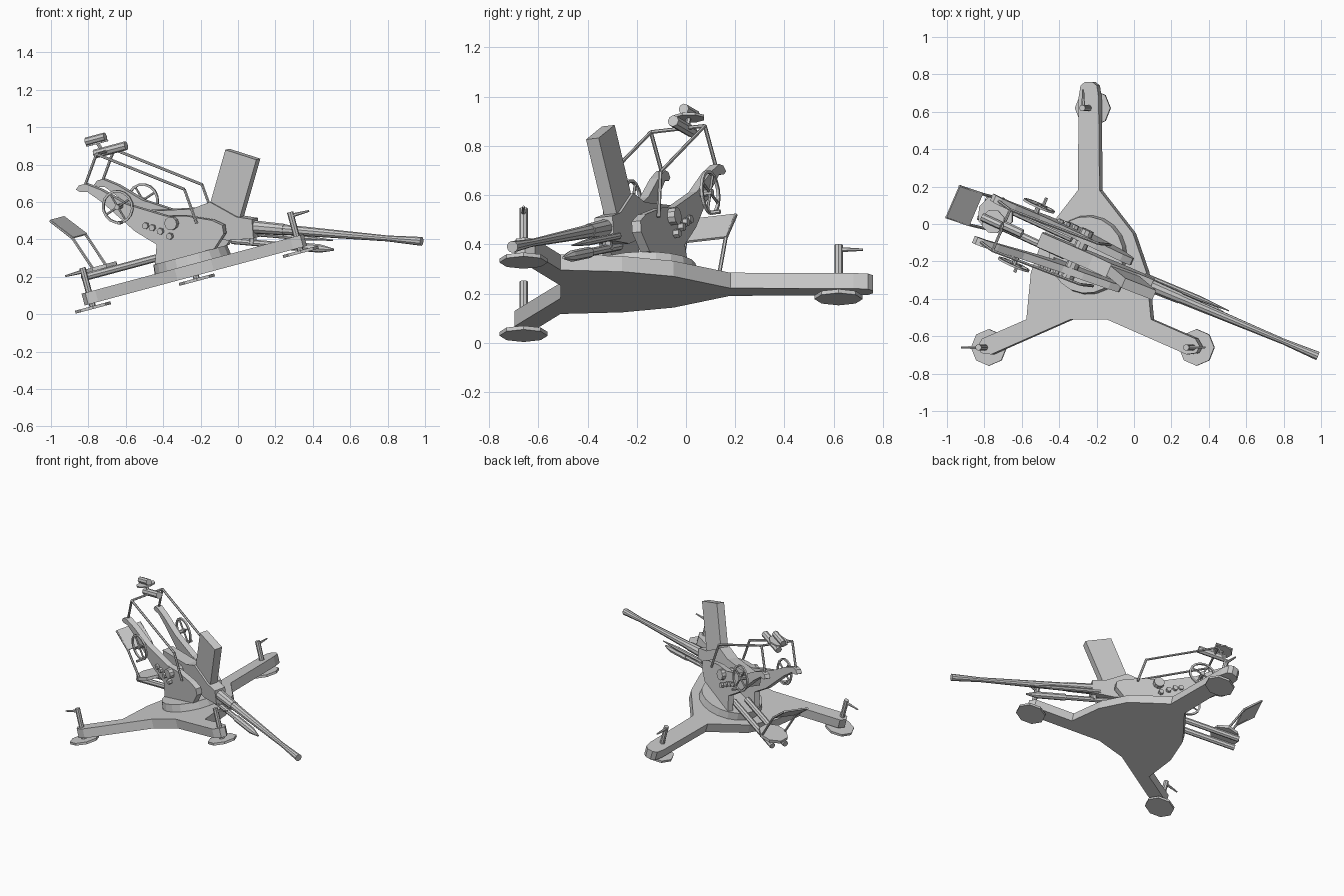
import bpy, bmesh
from math import radians, cos, sin, pi
from mathutils import Matrix, Vector

# Tilted ground frame, and the turret frame turned on it (x forward, y left, z up)
BASE = Matrix.Translation((-0.22, 0, 0.185)) @ Matrix.Rotation(radians(-15), 4, 'Y')
TURRET = BASE @ Matrix.Translation((0, -0.165, 0)) @ Matrix.Rotation(radians(-24), 4, 'Z')
ELEV = radians(-18.3)


def finish(name, bm, frame):
    bmesh.ops.recalc_face_normals(bm, faces=bm.faces)
    bm.transform(frame)
    me = bpy.data.meshes.new(name)
    bm.to_mesh(me)
    bm.free()
    ob = bpy.data.objects.new(name, me)
    bpy.context.collection.objects.link(ob)
    return ob


def add_rod(bm, p, q, r1, r2=None, seg=8):
    p, q = Vector(p), Vector(q)
    d = q - p
    m = Matrix.Translation((p + q) / 2) @ d.to_track_quat('Z', 'Y').to_matrix().to_4x4()
    bmesh.ops.create_cone(bm, cap_ends=True, segments=seg, radius1=r1,
                          radius2=r1 if r2 is None else r2, depth=d.length, matrix=m)


def rods(name, frame, items):
    bm = bmesh.new()
    for it in items:
        add_rod(bm, *it)
    return finish(name, bm, frame)


def prism(name, frame, pts, a, b, place):
    """Extrude a 2D profile from a to b; place(p, q, depth) gives the 3D point."""
    bm = bmesh.new()
    lo = [bm.verts.new(place(p, q, a)) for p, q in pts]
    hi = [bm.verts.new(place(p, q, b)) for p, q in pts]
    bm.faces.new(lo)
    bm.faces.new(hi)
    for i in range(len(pts)):
        j = (i + 1) % len(pts)
        bm.faces.new((lo[i], lo[j], hi[j], hi[i]))
    return finish(name, bm, frame)


def side(u, w, v):
    return (u, v, w)


def gun(g, off=0, v=0):
    """Point on the elevated gun axis, off = height above it."""
    return (g * cos(ELEV) - off * sin(ELEV), v, 0.326 + g * sin(ELEV) + off * cos(ELEV))


# Three-legged platform
half = [(0.1, -0.51), (0.54, -0.697), (0.595, -0.69), (0.615, -0.655), (0.59, -0.613),
        (0.345, -0.51), (0.32, -0.26), (0.245, -0.05), (0.06, 0.18), (0.055, 0.68),
        (0.045, 0.74), (0.02, 0.76)]
outline = half + [(-x, y) for x, y in reversed(half)]
prism("tripod_platform", BASE, outline, 0.022, 0.087, lambda x, y, z: (x, y, z))

# Levelling jacks: octagonal pad, screw post, crank handle
for tag, x, y, dx, dy in (("left", -0.575, -0.66, -1, 0), ("right", 0.575, -0.66, 1, 0),
                          ("rear", 0, 0.62, 0, 1)):
    rods(tag + "_levelling_jack", BASE, [
        ((x, y, -0.008), (x, y, 0.008), 0.098, 0.098, 8),
        ((x, y, 0), (x, y, 0.22), 0.017, 0.017, 8),
        ((x, y, 0.2), (x + 0.1 * dx, y + 0.1 * dy, 0.2), 0.011, 0.005, 6)])

# Turntable
rods("turntable", TURRET, [((0, 0, 0.08), (0, 0, 0.137), 0.213, 0.205, 20)])

# Side cheeks with long curved rear arms, splayed a little to the rear
cheek = [(-0.483, 0.632), (-0.46, 0.65), (-0.424, 0.649), (-0.348, 0.597), (-0.229, 0.487),
         (-0.03, 0.372), (0.08, 0.345), (0.22, 0.285), (0.27, 0.245), (0.265, 0.2), (0.19, 0.135),
         (-0.16, 0.133), (-0.12, 0.237), (-0.219, 0.334), (-0.356, 0.528), (-0.424, 0.605),
         (-0.465, 0.615)]
for s, tag in ((-1, "right"), (1, "left")):
    prism(tag + "_cheek", TURRET, cheek, 0.075, 0.115,
          lambda u, w, v: (u, s * (v - 0.06 * u), w))
    # Row of knobs on the cheek
    rods(tag + "_cheek_knobs", TURRET, [
        ((u, s * 0.09, w), (u, s * 0.14, w), 0.018, 0.018, 6)
        for u, w in ((-0.15, 0.35), (-0.115, 0.33), (-0.075, 0.3), (-0.03, 0.262))])

    # Handwheel: rim, spokes, shaft and grip
    bm = bmesh.new()
    c = Vector((-0.26, s * 0.172, 0.485))
    n, R = 16, 0.085
    rim = []
    for i in range(n):
        t = 2 * pi * i / n
        rim.append([bm.verts.new(c + Vector(((R + a) * cos(t), b, (R + a) * sin(t))))
                    for a, b in ((-0.006, -0.006), (0.006, -0.006), (0.006, 0.006), (-0.006, 0.006))])
    for i in range(n):
        for k in range(4):
            p, q = rim[i], rim[(i + 1) % n]
            bm.faces.new((p[k], p[(k + 1) % 4], q[(k + 1) % 4], q[k]))
    for i in range(4):
        t = pi / 2 * i + 0.3
        add_rod(bm, c, c + Vector((R * cos(t), 0, R * sin(t))), 0.006, 0.006, 6)
    add_rod(bm, c - Vector((0, s * 0.08, 0)), c + Vector((0, s * 0.012, 0)), 0.014, 0.014, 8)
    g = c + Vector((0, 0, -R))
    add_rod(bm, g, g + Vector((0, s * 0.045, 0)), 0.009, 0.009, 6)
    finish(tag + "_handwheel", bm, TURRET)

    # Thin sight linkage on each side
    path = [(0.138, 0.29), (0.12, 0.484), (-0.324, 0.787), (-0.437, 0.64)]
    rods(tag + "_sight_linkage", TURRET, [
        ((a[0], s * 0.12, a[1]), (b[0], s * 0.12, b[1]), 0.008, 0.008, 6)
        for a, b in zip(path, path[1:])])

# Trunnion, receiver, magazine
rods("trunnion", TURRET, [((0, -0.145, 0.326), (0, 0.145, 0.326), 0.036, 0.036, 10)])
prism("receiver", TURRET, [(-0.2, 0.43), (0.095, 0.372), (0.208, 0.383), (0.335, 0.27),
                           (0.42, 0.235), (0.4, 0.135), (0.25, 0.16), (-0.21, 0.36)],
      -0.04, 0.04, side)
prism("magazine", TURRET, [(0.208, 0.383), (0.37, 0.631), (0.53, 0.537), (0.335, 0.24), (0.2, 0.28)],
      -0.028, 0.028, side)

# Barrel with flared muzzle
rods("barrel", TURRET, [
    (gun(0.3), gun(0.6), 0.039, 0.031, 10),
    (gun(0.6), gun(1.2), 0.028, 0.016, 10),
    (gun(1.2), gun(1.4), 0.016, 0.024, 10)])

# Recoil cylinder and buffer rod below the barrel
rods("recoil_cylinder", TURRET, [
    (gun(0.3, -0.085), gun(0.66, -0.085), 0.017, 0.017, 8),
    (gun(0.62, -0.085), gun(0.81, -0.085), 0.023, 0.023, 8),
    (gun(0.81, -0.085), gun(0.89, -0.085), 0.023, 0.006, 8),
    (gun(0.42, 0), gun(0.42, -0.09), 0.02, 0.02, 6)])
rods("buffer_rod", TURRET, [
    (gun(0.38, -0.04, 0.035), gun(0.7, -0.04, 0.035), 0.014, 0.014, 8),
    (gun(0.7, -0.04, 0.035), gun(0.87, -0.04, 0.035), 0.014, 0.003, 8)])

# Sight on a cross bar
rods("sight_crossbar", TURRET, [((-0.324, -0.12, 0.787), (-0.324, 0.12, 0.787), 0.008, 0.008, 6)])
rods("sight_tube", TURRET, [((-0.4, 0.03, 0.79), (-0.21, 0.03, 0.79), 0.024, 0.024, 8)])
rods("sight_head", TURRET, [
    ((-0.37, 0.03, 0.838), (-0.37, 0.03, 0.848), 0.065, 0.065, 8),
    ((-0.35, 0.03, 0.79), (-0.37, 0.03, 0.85), 0.01, 0.01, 6),
    ((-0.43, 0.03, 0.866), (-0.315, 0.03, 0.866), 0.022, 0.022, 8)])

# Seat, carrier beams and backrest
rods("seat", TURRET, [((-0.53, 0, 0.187), (-0.53, 0, 0.207), 0.1, 0.1, 8)])
for s, tag in ((-1, "right"), (1, "left")):
    rods(tag + "_seat_beam", TURRET, [
        ((-0.1, s * 0.05, 0.168), (-0.62, s * 0.05, 0.168), 0.02, 0.02, 8)])
    rods(tag + "_backrest_strut", TURRET, [
        ((-0.53, s * 0.088, 0.197), (-0.6, s * 0.09, 0.387), 0.008, 0.008, 6),
        ((-0.6, s * 0.09, 0.387), (-0.7, s * 0.09, 0.508), 0.008, 0.008, 6)])
prism("backrest", TURRET, [(-0.6, 0.384), (-0.703, 0.506), (-0.695, 0.512), (-0.592, 0.39)],
      -0.095, 0.095, side)
